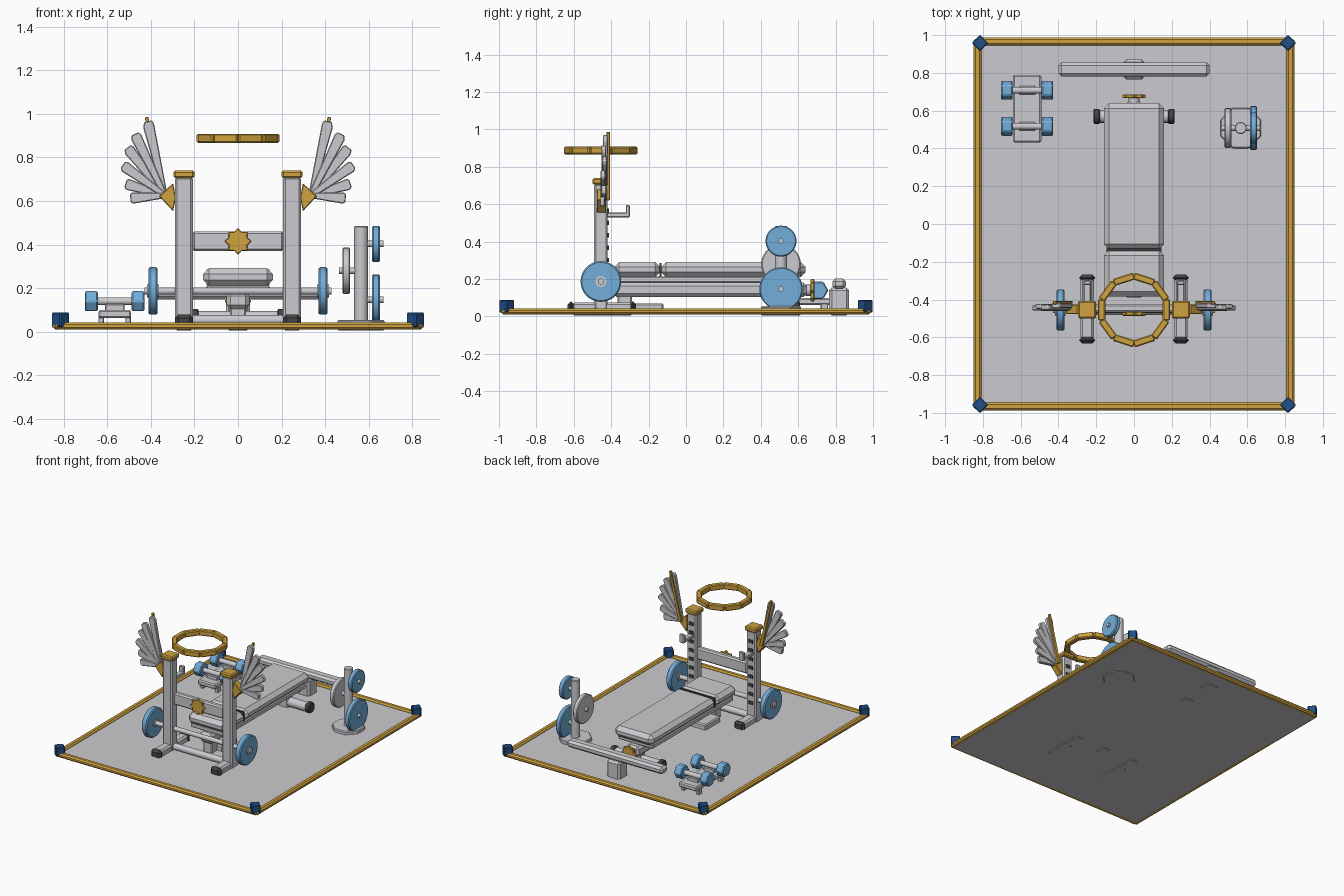
import bpy, bmesh, math
from mathutils import Matrix, Vector

cube = bpy.data.objects.get("Cube")
if cube:
    bpy.data.objects.remove(cube, do_unlink=True)


def material(name, rgb):
    m = bpy.data.materials.new(name)
    m.use_nodes = True
    col = (*rgb, 1)
    m.diffuse_color = col
    m.node_tree.nodes["Principled BSDF"].inputs["Base Color"].default_value = col
    return m


GREY = material("light grey", (0.60, 0.60, 0.63))
GOLD = material("gold", (0.62, 0.36, 0.05))
BLUE = material("sky blue", (0.17, 0.42, 0.70))
NAVY = material("navy blue", (0.015, 0.08, 0.25))
DARK = material("dark rubber", (0.06, 0.06, 0.065))


def finish(name, bm, mat, bevel=0, segs=1, smooth=False):
    if bevel:
        edges = [e for e in bm.edges if e.calc_face_angle(0) > 0.6]
        bmesh.ops.bevel(bm, geom=edges, offset=bevel, segments=segs,
                        affect='EDGES', clamp_overlap=True)
    bmesh.ops.recalc_face_normals(bm, faces=bm.faces)
    me = bpy.data.meshes.new(name)
    bm.to_mesh(me)
    bm.free()
    me.materials.append(mat)
    ob = bpy.data.objects.new(name, me)
    bpy.context.collection.objects.link(ob)
    if smooth:
        bpy.ops.object.select_all(action='DESELECT')
        ob.select_set(True)
        bpy.context.view_layer.objects.active = ob
        bpy.ops.object.shade_smooth_by_angle(angle=math.radians(35))
    return ob


def box(name, x, y, z, mat, bevel=0.008, turn=0):
    """Box from (low, high) ranges, optionally turned about its own z."""
    mid = Vector([(a + b) / 2 for a, b in (x, y, z)])
    size = [b - a for a, b in (x, y, z)]
    bm = bmesh.new()
    m = Matrix.Translation(mid) @ Matrix.Rotation(turn, 4, 'Z') @ Matrix.Diagonal((*size, 1))
    bmesh.ops.create_cube(bm, size=1, matrix=m)
    return finish(name, bm, mat, bevel)


def rod(name, loc, r, length, axis, mat, sides=24, bevel=0, turn=0):
    rot = {'X': Matrix.Rotation(math.pi / 2, 4, 'Y'),
           'Y': Matrix.Rotation(math.pi / 2, 4, 'X'), 'Z': Matrix()}[axis]
    bm = bmesh.new()
    bmesh.ops.create_cone(bm, cap_ends=True, segments=sides, radius1=r, radius2=r, depth=length,
                          matrix=Matrix.Translation(loc) @ rot @ Matrix.Rotation(turn, 4, 'Z'))
    return finish(name, bm, mat, bevel, smooth=sides > 8)


def slab(name, points, y, depth, mat, bevel=0):
    """Outline in x and z, extruded along y around the given y."""
    bm = bmesh.new()
    f = bm.faces.new([bm.verts.new((px, y - depth / 2, pz)) for px, pz in points])
    out = bmesh.ops.extrude_face_region(bm, geom=[f])
    bmesh.ops.translate(bm, vec=(0, depth, 0),
                        verts=[v for v in out["geom"] if isinstance(v, bmesh.types.BMVert)])
    return finish(name, bm, mat, bevel)


def star(name, z, y):
    pts = []
    for i in range(16):
        r, a = (0.046, 0.062)[i % 2 == 0], i * math.pi / 8
        pts.append((r * math.cos(a), z + r * math.sin(a)))
    slab(name, pts, y, 0.02, GOLD, 0.003)


# Platform, edge rails and corner blocks
box("floor_mat", (-0.83, 0.83), (-0.965, 0.965), (0.01, 0.03), GREY, 0)
for s in (-1, 1):
    box("side_rail", (s * 0.828 - 0.021, s * 0.828 + 0.021), (-0.98, 0.98), (0.01, 0.043), GOLD, 0.01)
    box("end_rail", (-0.84, 0.84), (s * 0.966 - 0.021, s * 0.966 + 0.021), (0.01, 0.043), GOLD, 0.01)
    for t in (-1, 1):
        cx, cy = s * 0.815, t * 0.958
        box("corner_block", (cx - 0.031, cx + 0.031), (cy - 0.031, cy + 0.031),
            (0.02, 0.088), NAVY, 0.006, math.pi / 4)

# Rack uprights, feet, hooks and barbell plates
RY = -0.455
for s in (-1, 1):
    ux = s * 0.248
    box("upright", (ux - 0.041, ux + 0.041), (RY - 0.036, RY + 0.036), (0.005, 0.71), GREY, 0.01)
    box("upright_cap", (ux - 0.048, ux + 0.048), (RY - 0.045, RY + 0.048), (0.705, 0.74), GOLD, 0.008)
    box("rack_foot", (ux - 0.036, ux + 0.036), (-0.61, -0.285), (0.005, 0.075), GREY, 0.012)
    for y in (-0.615, -0.285):
        box("foot_cap", (ux - 0.042, ux + 0.042), (y - 0.018, y + 0.018), (0.012, 0.08), DARK, 0.016)
    for i in range(8):
        z = 0.17 + i * 0.066
        box("peg_hole", (ux - 0.018, ux + 0.018), (RY + 0.034, RY + 0.043), (z - 0.012, z + 0.012), DARK, 0)
    box("hook_arm", (ux - 0.02, ux + 0.02), (RY + 0.03, -0.302), (0.53, 0.555), GREY, 0.005)
    box("hook_lip", (ux - 0.02, ux + 0.02), (-0.322, -0.3), (0.53, 0.595), GREY, 0.005)
    rod("barbell_plate", (s * 0.39, RY, 0.187), 0.109, 0.042, 'X', BLUE, 28, 0.007)
    rod("barbell_collar", (s * 0.39, RY, 0.187), 0.03, 0.056, 'X', GREY, 16)
rod("barbell_bar", (0, RY, 0.187), 0.017, 0.86, 'X', GREY, 16)
rod("base_crossbar", (0, RY, 0.053), 0.024, 0.44, 'X', GREY, 16)
box("upper_crossbar", (-0.21, 0.21), (-0.468, -0.425), (0.37, 0.46), GREY, 0.01)
star("rack_star", 0.415, -0.476)

# Fanned wings on the uprights: length and angle of each feather
FEATHERS = [(0.35, 77), (0.315, 64), (0.28, 52), (0.24, 36), (0.19, 17), (0.16, -4)]
for s in (-1, 1):
    def spoke(length, degrees, outline):
        a = math.radians(degrees)
        return [(s * (0.335 + u * length * math.cos(a) - w * math.sin(a)),
                 0.625 + u * length * math.sin(a) + w * math.cos(a)) for u, w in outline]

    feather = [(0, -0.012), (0.93, -0.027), (1, -0.018), (1, 0.018), (0.95, 0.025), (0, 0.012)]
    for i, (length, deg) in enumerate(FEATHERS):
        slab("feather", spoke(length, deg, feather), -0.432 - 0.006 * (i % 2) - 0.002 * i,
             0.026, GREY, 0.004)
    slab("wing_quill", spoke(0.37, 77, [(0, -0.015), (1, -0.01), (1, 0.006), (0, 0.01)]),
         -0.416, 0.018, GOLD, 0.002)
    slab("wing_root", [(s * 0.362, 0.622), (s * 0.298, 0.682), (s * 0.285, 0.615), (s * 0.298, 0.553)],
         -0.452, 0.05, GOLD, 0.004)

# Halo of ten straight segments
for i in range(10):
    a = i * math.tau / 10
    cx, cy = 0.171 * math.cos(a), RY + 0.171 * math.sin(a)
    box("halo_segment", (cx - 0.019, cx + 0.019), (cy - 0.057, cy + 0.057),
        (0.867, 0.908), GOLD, 0.006, a)

# Bench: pads, spine, legs and feet
for name, y in (("bench_seat", (-0.385, -0.138)), ("bench_back", (-0.134, 0.64))):
    box(name, (-0.16, 0.16), y, (0.21, 0.292), GREY, 0.028)
box("pad_seam", (-0.145, 0.145), (-0.142, -0.13), (0.215, 0.285), DARK, 0)
box("pad_board", (-0.145, 0.145), (-0.36, 0.6), (0.18, 0.215), GREY, 0.006)
box("bench_spine", (-0.053, 0.053), (-0.39, 0.645), (0.105, 0.182), GREY, 0.018)
box("front_leg", (-0.037, 0.037), (-0.365, -0.29), (0.005, 0.12), GREY, 0.008)
box("front_leg_base", (-0.08, 0.08), (-0.3, -0.12), (0.02, 0.07), GREY, 0.008)
box("rear_leg", (-0.037, 0.037), (0.535, 0.605), (0.005, 0.12), GREY, 0.008)
rod("rear_foot", (0, 0.57, 0.062), 0.034, 0.4, 'X', GREY, 16)
for s in (-1, 1):
    rod("rear_foot_cap", (s * 0.198, 0.57, 0.065), 0.04, 0.035, 'X', DARK, 16, 0.006)
rod("star_boss", (0, 0.655, 0.14), 0.03, 0.03, 'Y', GREY, 16)
star("bench_star", 0.14, 0.676)

# Long low beam behind the bench
box("rear_beam", (-0.4, 0.4), (0.782, 0.856), (0.148, 0.202), GREY, 0.016)
box("rear_beam_stand", (-0.055, 0.055), (0.765, 0.872), (0.005, 0.155), GREY, 0.015)

# Plate tree
TX, TY = 0.565, 0.508
rod("tree_base", (TX, TY, 0.03), 0.116, 0.05, 'Z', GREY, 8, 0.006, math.pi / 8)
rod("tree_post", (TX, TY, 0.255), 0.032, 0.46, 'Z', GREY, 16, 0.004)
for z, r, s, mat in ((0.403, 0.083, 1, BLUE), (0.147, 0.116, 1, BLUE), (0.28, 0.106, -1, GREY)):
    rod("stored_plate", (TX + s * 0.068, TY, z), r, 0.036, 'X', mat, 28, 0.006)
    rod("tree_peg", (TX + s * 0.05, TY, z), 0.015, 0.104, 'X', GREY, 12)

# Dumbbells on their low tray
DX = -0.566
box("dumbbell_tray", (DX - 0.075, DX + 0.075), (0.432, 0.79), (0.062, 0.1), GREY, 0.008)
for y in (0.48, 0.74):
    for s in (-1, 1):
        x = DX + s * 0.062
        box("tray_leg", (x - 0.013, x + 0.013), (y - 0.02, y + 0.02), (0.02, 0.07), GREY, 0.004)
for y in (0.517, 0.708):
    rod("dumbbell_handle", (DX, y, 0.14), 0.018, 0.2, 'X', GREY, 12)
    box("dumbbell_cradle", (DX - 0.045, DX + 0.045), (y - 0.022, y + 0.022), (0.09, 0.128), GREY, 0.005)
    for s in (-1, 1):
        rod("dumbbell_head", (DX + s * 0.107, y, 0.14), 0.053, 0.06, 'X', BLUE, 6, 0.006)
